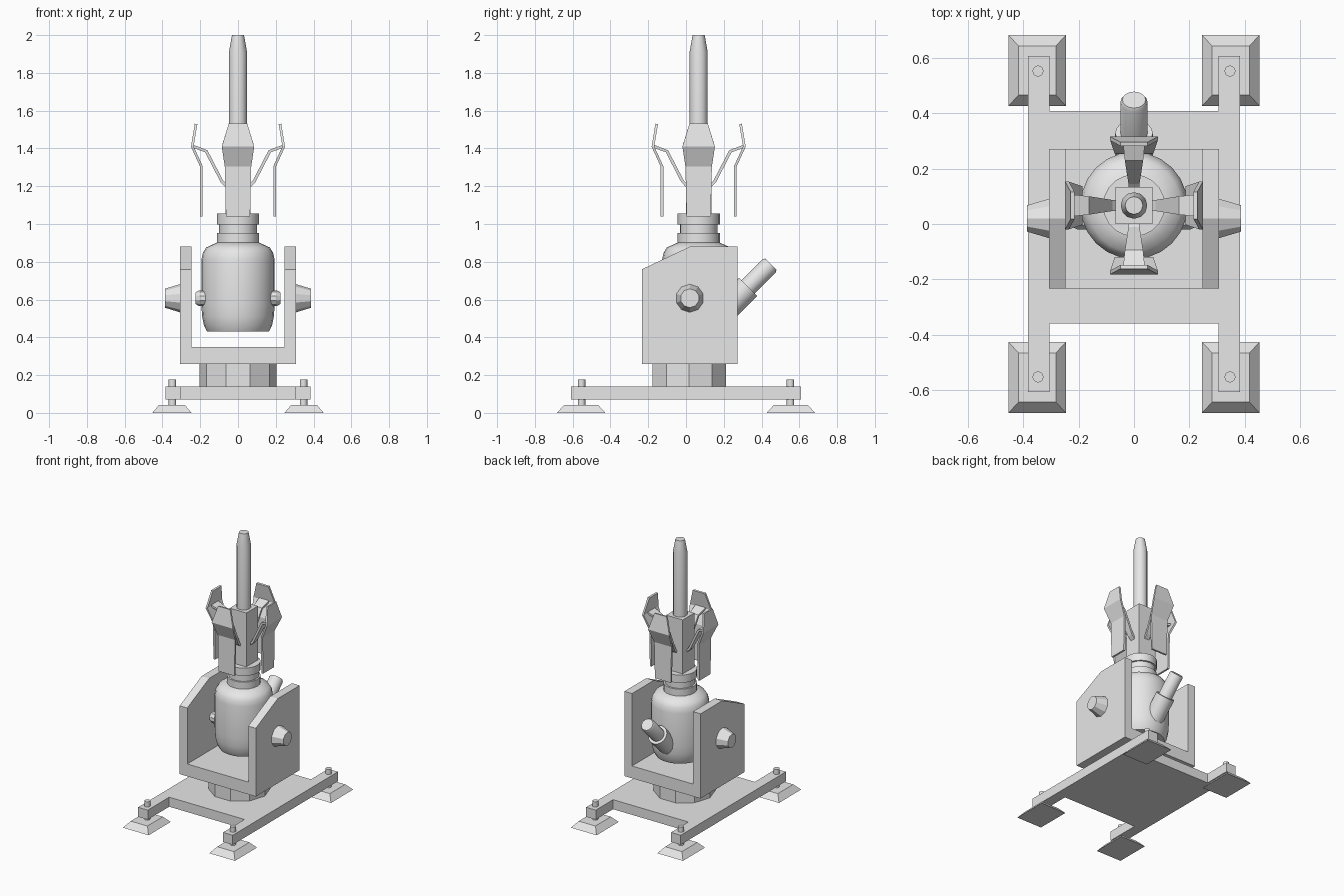
import bpy, bmesh, math
from mathutils import Matrix, Vector

if "Cube" in bpy.data.objects:
    bpy.data.objects.remove(bpy.data.objects["Cube"], do_unlink=True)

# Single material
grey = bpy.data.materials.new("plain grey")
grey.use_nodes = True
grey.diffuse_color = (0.8, 0.8, 0.8, 1)
grey.node_tree.nodes["Principled BSDF"].inputs["Base Color"].default_value = (0.8, 0.8, 0.8, 1)

YOKE_Y = 0.02    # pivot axis of the turntable and yoke
GUN_Y = 0.067    # axis of the body and barrel


def finish(name, bm, matrix=None, smooth=None):
    """Turn a bmesh into a named object, optionally smooth by angle."""
    if matrix is not None:
        bm.transform(matrix)
    bmesh.ops.recalc_face_normals(bm, faces=bm.faces)
    mesh = bpy.data.meshes.new(name)
    bm.to_mesh(mesh)
    bm.free()
    mesh.materials.append(grey)
    ob = bpy.data.objects.new(name, mesh)
    bpy.context.collection.objects.link(ob)
    if smooth:
        bpy.ops.object.select_all(action='DESELECT')
        ob.select_set(True)
        bpy.context.view_layer.objects.active = ob
        bpy.ops.object.shade_smooth_by_angle(angle=math.radians(smooth))
    return ob


def lathe(name, profile, sides, matrix, smooth=None, turn=0.0):
    """Closed solid of revolution about z from (radius, z) points."""
    bm = bmesh.new()
    rings = []
    for r, z in profile:
        angles = [turn + math.tau * i / sides for i in range(sides)]
        rings.append([bm.verts.new((r * math.cos(a), r * math.sin(a), z)) for a in angles])
    for a, b in zip(rings, rings[1:]):
        for i in range(sides):
            j = (i + 1) % sides
            bm.faces.new((a[i], a[j], b[j], b[i]))
    bm.faces.new(rings[0])
    bm.faces.new(rings[-1])
    return finish(name, bm, matrix, smooth)


def extrude(name, outline, direction):
    """Prism made by sweeping a closed 3D outline along a vector."""
    bm = bmesh.new()
    face = bm.faces.new([bm.verts.new(p) for p in outline])
    geo = bmesh.ops.extrude_face_region(bm, geom=[face])["geom"]
    moved = [v for v in geo if isinstance(v, bmesh.types.BMVert)]
    bmesh.ops.translate(bm, verts=moved, vec=direction)
    return finish(name, bm)


def strip(name, path, thick, matrix):
    """Bent plate following (reach, z, half width) points in the xz plane."""
    bm = bmesh.new()
    pts = [Vector((x, 0, z)) for x, z, _ in path]
    rings = []
    for i, (p, (_, _, w)) in enumerate(zip(pts, path)):
        t = (pts[min(i + 1, len(pts) - 1)] - pts[max(i - 1, 0)]).normalized()
        n = Vector((t.z, 0, -t.x)) * thick / 2
        side = Vector((0, w, 0))
        rings.append([bm.verts.new(q) for q in (p + n + side, p + n - side, p - n - side, p - n + side)])
    for a, b in zip(rings, rings[1:]):
        for i in range(4):
            j = (i + 1) % 4
            bm.faces.new((a[i], a[j], b[j], b[i]))
    bm.faces.new(rings[0])
    bm.faces.new(rings[-1])
    return finish(name, bm, matrix)


def at(x, y, z):
    return Matrix.Translation((x, y, z))


# H-shaped base frame
quarter = [(0.383, 0.608), (0.305, 0.608), (0.305, 0.408), (-0.305, 0.408), (-0.305, 0.608), (-0.383, 0.608)]
front = [(-0.383, -0.608), (-0.305, -0.608), (-0.305, -0.36), (0.305, -0.36), (0.305, -0.608), (0.383, -0.608)]
extrude("base_frame", [(x, y, 0.07) for x, y in quarter + front], (0, 0, 0.07))

# Tapered feet with levelling bolts
for sx, lr in ((1, "left"), (-1, "right")):
    for sy, fb in ((-1, "front"), (1, "back")):
        bm = bmesh.new()
        bmesh.ops.create_cube(bm, size=1)
        for v in bm.verts:
            low = v.co.z < 0
            v.co.x *= 0.208 if low else 0.135
            v.co.y *= 0.256 if low else 0.178
            v.co.z = 0 if low else 0.043
        finish(f"{fb}_{lr}_foot", bm, at(sx * 0.35, sy * 0.555, 0))
        lathe(f"{fb}_{lr}_bolt", [(0.02, 0.04), (0.02, 0.177)], 12,
              at(sx * 0.347, sy * 0.553, 0), 40)

# Ten-sided turntable
lathe("turntable", [(0.205, 0.14), (0.205, 0.262)], 10, at(0, YOKE_Y - 0.003, 0))

# Yoke: floor and two sloped cheeks
y0, y1 = -0.234, 0.272
extrude("yoke_floor", [(-0.247, y0, 0.26), (0.247, y0, 0.26), (0.247, y1, 0.26), (-0.247, y1, 0.26)], (0, 0, 0.09))
cheek = [(y0, 0.26), (y1, 0.26), (y1, 0.88), (0.02, 0.88), (y0, 0.76)]
for s, lr in ((1, "left"), (-1, "right")):
    extrude(f"{lr}_yoke_cheek", [(s * 0.247, y, z) for y, z in cheek], (s * 0.061, 0, 0))
    # Outer pivot cap and small inner trunnion
    out = Matrix.Rotation(s * math.pi / 2, 4, 'Y')
    lathe(f"{lr}_pivot_cap", [(0.077, 0.3), (0.05, 0.387)], 10, at(0, YOKE_Y, 0.607) @ out)
    lathe(f"{lr}_trunnion", [(0.042, 0.16), (0.042, 0.205), (0.03, 0.226)], 10,
          at(0, YOKE_Y, 0.607) @ out)

# Rounded body
lathe("body", [(0.163, 0.43), (0.18, 0.462), (0.19, 0.51), (0.194, 0.57), (0.194, 0.81), (0.186, 0.848),
               (0.168, 0.876), (0.11, 0.902)], 24, at(0, GUN_Y, 0), 40)
# Grooved neck
lathe("neck", [(0.112, 0.895), (0.112, 0.952), (0.1, 0.952), (0.1, 0.998), (0.112, 0.998), (0.112, 1.055)],
      20, at(0, GUN_Y, 0), 40)
# Square housing
w = 0.067
extrude("housing", [(x, GUN_Y + y, 1.05) for x, y in ((-w, -w), (w, -w), (w, w), (-w, w))], (0, 0, 0.40))
# Barrel with tapered muzzle
lathe("barrel", [(0.048, 1.44), (0.048, 1.91), (0.032, 2.0)], 12, at(0, GUN_Y, 0), 40)

# Four bent vanes, each on a cranked arm
vane = [(0.194, 1.04, 0.064), (0.194, 1.305, 0.07), (0.242, 1.41, 0.086), (0.222, 1.53, 0.049)]
arm = [(0.05, 1.19, 0.018), (0.085, 1.225, 0.02), (0.168, 1.385, 0.033), (0.24, 1.412, 0.041)]
for i, side in enumerate(("left", "back", "right", "front")):
    turn = at(0, GUN_Y, 0) @ Matrix.Rotation(i * math.pi / 2, 4, 'Z')
    strip(f"{side}_vane", vane, 0.014, turn)
    strip(f"{side}_vane_arm", arm, 0.016, turn)

# Stepped tube rising from the back of the body
tilt = at(0, 0.449, 0.787) @ Matrix.Rotation(-math.pi / 4, 4, 'X')
lathe("rear_tube_sleeve", [(0.068, -0.39), (0.068, -0.17)], 16, tilt, 40)
lathe("rear_tube", [(0.049, -0.3), (0.049, -0.012), (0.042, 0.0)], 16, tilt, 40)
